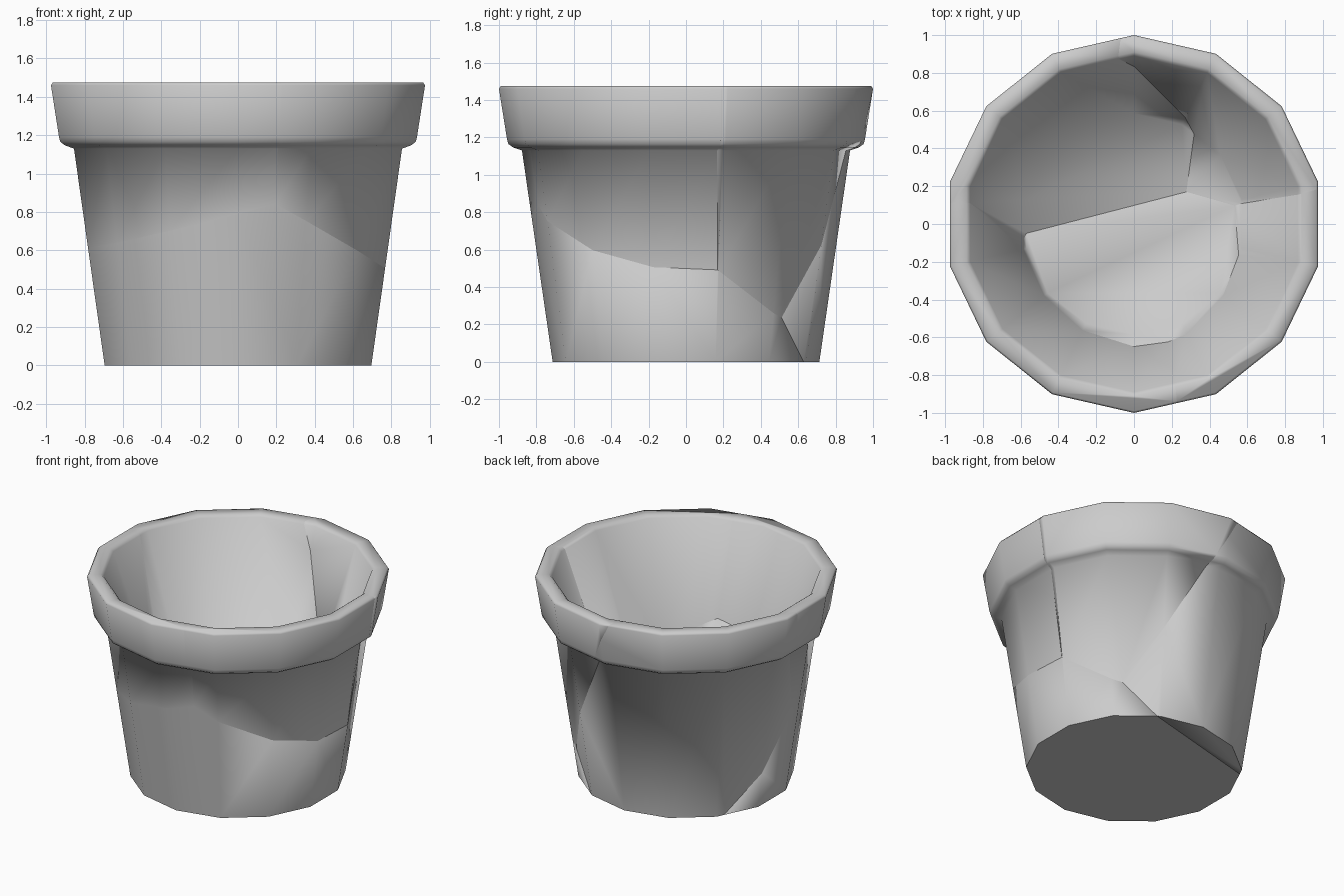
import bpy, bmesh, math
from mathutils import Vector

if "Cube" in bpy.data.objects:
    bpy.data.objects.remove(bpy.data.objects["Cube"])

SIDES = 14

# Half profile of the pot (radius, height), from underside round to inner floor
PROFILE = [(0.713, 0), (0.877, 1.13), (0.925, 1.147), (0.95, 1.165), (0.957, 1.19),
           (1.0, 1.46), (0.99, 1.475), (0.91, 1.475), (0.89, 1.46), (0.585, 0.62)]

# One seed point per shard: the pot is cracked midway between the seeds
SEEDS = {
    "base_shard": (0.04, -0.44, 0.30),
    "front_left_shard": (-0.205, -0.473, 1.261),
    "front_right_shard": (0.548, -0.398, 1.243),
    "back_left_shard": (-0.215, 0.543, 1.007),
    "back_right_shard": (0.30, 0.474, 1.282),
}


def pot_bmesh():
    """Closed, thick-walled pot as a low-poly lathe."""
    bm = bmesh.new()
    rings = []
    for r, z in PROFILE:
        angles = [math.pi / 2 + 2 * math.pi * i / SIDES for i in range(SIDES)]
        rings.append([bm.verts.new((r * math.cos(a), r * math.sin(a), z)) for a in angles])
    for a, b in zip(rings, rings[1:]):
        for i in range(SIDES):
            j = (i + 1) % SIDES
            bm.faces.new((a[i], a[j], b[j], b[i]))
    bm.faces.new(rings[0][::-1])
    bm.faces.new(rings[-1])
    return bm


def make_shard(name, seed):
    """Trim the pot to the cell around one seed, capping each crack."""
    bm = pot_bmesh()
    for other in SEEDS.values():
        other = Vector(other)
        if (other - seed).length < 1e-6:
            continue
        normal = (other - seed).normalized()
        cut = bmesh.ops.bisect_plane(
            bm, geom=bm.verts[:] + bm.edges[:] + bm.faces[:], dist=1e-5,
            plane_co=(other + seed) / 2, plane_no=normal, clear_outer=True)
        edges = [g for g in cut["geom_cut"]
                 if isinstance(g, bmesh.types.BMEdge) and g.is_boundary]
        if edges:
            bmesh.ops.triangle_fill(bm, use_beauty=True, use_dissolve=False,
                                    edges=edges, normal=normal)
    bmesh.ops.dissolve_limit(bm, angle_limit=math.radians(0.5),
                             verts=bm.verts[:], edges=bm.edges[:])
    bmesh.ops.recalc_face_normals(bm, faces=bm.faces[:])
    mesh = bpy.data.meshes.new(name)
    bm.to_mesh(mesh)
    bm.free()
    obj = bpy.data.objects.new(name, mesh)
    bpy.context.collection.objects.link(obj)
    return obj


# Shards, fitted together with smooth walls and a crisp foot
for name, seed in SEEDS.items():
    shard = make_shard(name, Vector(seed))
    bpy.ops.object.select_all(action='DESELECT')
    shard.select_set(True)
    bpy.context.view_layer.objects.active = shard
    bpy.ops.object.shade_smooth_by_angle(angle=math.radians(75))
